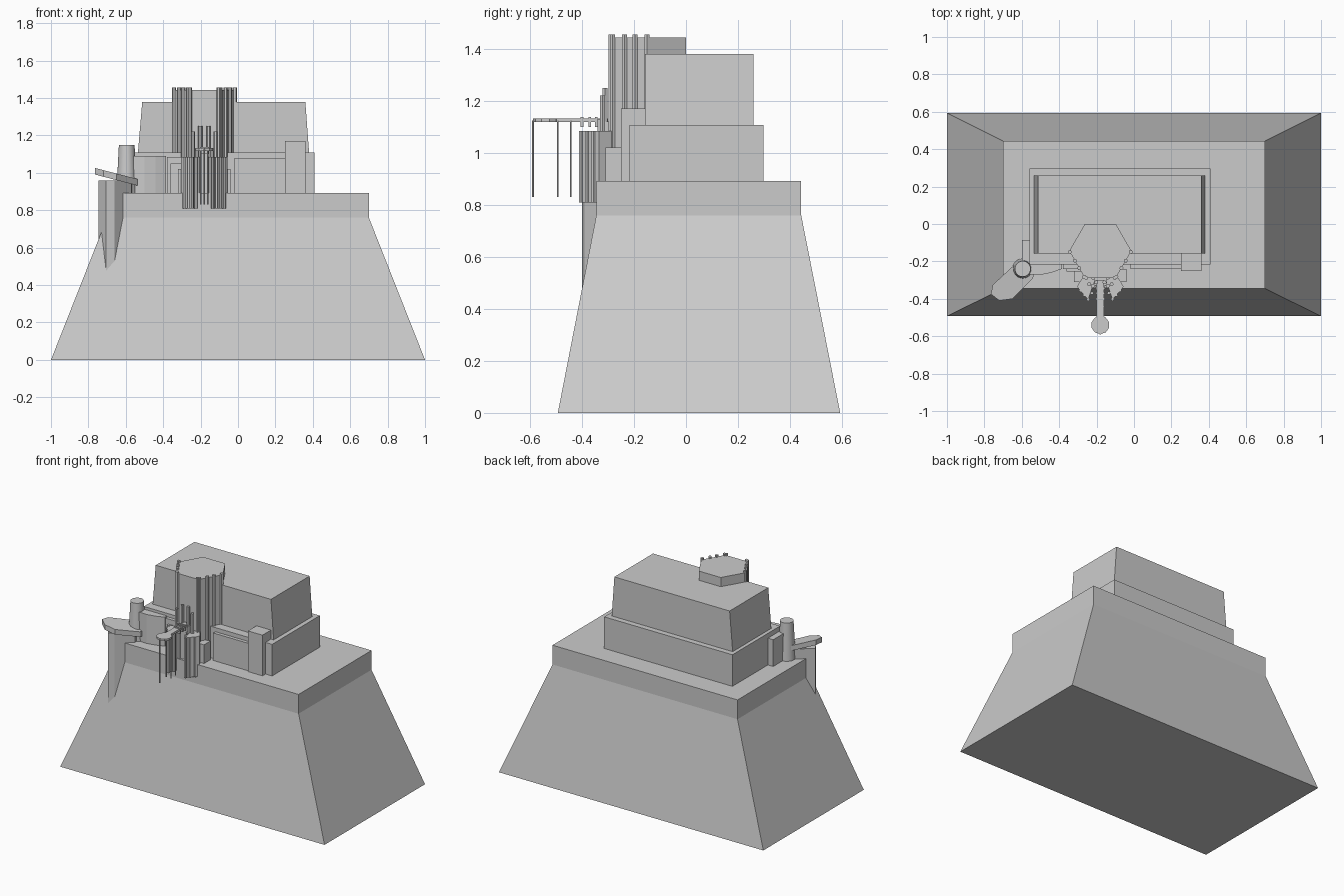
import bpy, bmesh, math
from mathutils import Vector

cube = bpy.data.objects.get("Cube")
if cube:
    bpy.data.objects.remove(cube, do_unlink=True)

stone = bpy.data.materials.new("grey_stone")
stone.use_nodes = True
GREY = (0.6, 0.6, 0.6, 1)
stone.diffuse_color = GREY
stone.node_tree.nodes["Principled BSDF"].inputs["Base Color"].default_value = GREY


def loft(name, bottom, top):
    """Closed solid between two matching rings of points."""
    bm = bmesh.new()
    a = [bm.verts.new(p) for p in bottom]
    b = [bm.verts.new(p) for p in top]
    n = len(a)
    bm.faces.new(a[::-1])
    bm.faces.new(b)
    for i in range(n):
        j = (i + 1) % n
        bm.faces.new((a[i], a[j], b[j], b[i]))
    bmesh.ops.recalc_face_normals(bm, faces=bm.faces)
    mesh = bpy.data.meshes.new(name)
    bm.to_mesh(mesh)
    bm.free()
    mesh.materials.append(stone)
    ob = bpy.data.objects.new(name, mesh)
    bpy.context.collection.objects.link(ob)
    return ob


def prism(name, plan, z0, z1):
    return loft(name, [(x, y, z0) for x, y in plan], [(x, y, z1) for x, y in plan])


def rect(x0, x1, y0, y1):
    return [(x0, y0), (x1, y0), (x1, y1), (x0, y1)]


def box(name, x0, x1, y0, y1, z0, z1):
    return prism(name, rect(x0, x1, y0, y1), z0, z1)


def ring(cx, cy, r, n, turn=0.0):
    return [(cx + r * math.cos(turn + math.tau * i / n),
             cy + r * math.sin(turn + math.tau * i / n)) for i in range(n)]


def frustum(name, low, high, z0, z1):
    return loft(name, [(x, y, z0) for x, y in low], [(x, y, z1) for x, y in high])


# Sloping hill, terrace and stepped keep
frustum("hill", rect(-1, 1, -0.493, 0.593), rect(-0.7, 0.7, -0.345, 0.443), 0, 0.76)
box("terrace", -0.7, 0.7, -0.345, 0.443, 0.76, 0.892)
box("lower_keep", -0.56, 0.41, -0.217, 0.298, 0.892, 1.108)
frustum("upper_keep", rect(-0.535, 0.38, -0.158, 0.26),
        rect(-0.512, 0.36, -0.158, 0.26), 1.108, 1.38)

# Front wall and square corner turret
box("front_wall", -0.02, 0.25, -0.24, -0.205, 0.892, 1.08)
box("square_turret", 0.25, 0.36, -0.25, -0.158, 0.892, 1.17)
box("left_wall_coping", -0.38, -0.28, -0.24, -0.2, 0.892, 1.085)
box("left_wall_step", -0.36, -0.28, -0.255, -0.22, 0.892, 1.05)

# Hexagonal tower with thin shafts along its front sides
TX, TY, TR = -0.18, -0.144, 0.166
tower = ring(TX, TY, TR, 6)
prism("hexagonal_tower", tower, 0.892, 1.443)
for side in (3, 4, 5):
    a, b = Vector(tower[side]), Vector(tower[(side + 1) % 6])
    for k, t in enumerate((0.04, 0.36, 0.64, 0.96)):
        if side == 4 and k in (1, 2):
            continue
        p = a.lerp(b, t)
        prism(f"tower_shaft_{side}_{k}", ring(p.x, p.y, 0.011, 6), 0.892, 1.455)

# Mirrored gate bastions, ribs and pinnacles below the tower
for s, label in ((-1, "right"), (1, "left")):
    def side(points):
        return [(TX + s * x, y) for x, y in points]
    prism(f"{label}_bastion",
          side([(0.03, -0.3), (0.065, -0.405), (0.125, -0.335), (0.085, -0.27)]),
          0.81, 1.085)
    for k, (x, y) in enumerate([(0.03, -0.335), (0.045, -0.37), (0.065, -0.403),
                                (0.085, -0.38), (0.105, -0.355)]):
        prism(f"{label}_bastion_rib_{k}", ring(TX + s * x, y, 0.009, 6), 0.81, 1.085)
    prism(f"{label}_gate_pier",
          side([(0.08, -0.31), (0.14, -0.31), (0.14, -0.24), (0.08, -0.24)]), 0.892, 1.02)
    for k, (x, y, top) in enumerate([(0.022, -0.312, 1.25), (0.06, -0.322, 1.22),
                                     (0.04, -0.33, 1.13)]):
        prism(f"{label}_pinnacle_{k}", ring(TX + s * x, y, 0.011, 6), 0.85, top)
box("gate_core", TX - 0.035, TX + 0.035, -0.33, -0.27, 0.85, 1.12)

# Projecting footbridge with round landing on slender legs
box("bridge_deck", TX - 0.02, TX + 0.02, -0.5, -0.3, 1.118, 1.132)
prism("bridge_landing", ring(TX, -0.54, 0.049, 10, math.pi / 10), 1.118, 1.132)
for k, (dx, y) in enumerate([(0, -0.588), (-0.018, -0.493), (0.018, -0.493),
                             (-0.018, -0.443), (0.018, -0.443)]):
    prism(f"bridge_leg_{k}", ring(TX + dx, y, 0.004, 6), 0.83, 1.125)
for k, y in enumerate((-0.4, -0.37, -0.345)):
    box(f"bridge_post_{k}", TX - 0.024, TX + 0.024, y - 0.005, y + 0.005, 1.1, 1.138)

# Lookout platform on a tall buttress at the corner
lookout = [(-0.62, -0.2), (-0.755, -0.325), (-0.765, -0.375), (-0.72, -0.41),
           (-0.65, -0.4), (-0.54, -0.29), (-0.53, -0.24)]


def slope(x):
    return 0.965 - 0.26 * (x + 0.53)


loft("lookout_platform", [(x, y, slope(x) - 0.035) for x, y in lookout],
     [(x, y, slope(x)) for x, y in lookout])
prism("lookout_buttress", [(-0.6, -0.21), (-0.745, -0.335), (-0.705, -0.4),
                           (-0.66, -0.39), (-0.57, -0.3), (-0.56, -0.24)], 0.45, 0.96)

# Round turret and curtain wall joining it to the keep
turret = frustum("round_turret", ring(-0.595, -0.24, 0.055, 24),
                 ring(-0.595, -0.24, 0.042, 24), 0.892, 1.148)
bpy.context.view_layer.objects.active = turret
turret.select_set(True)
bpy.ops.object.shade_smooth_by_angle()
box("side_wall", -0.6, -0.55, -0.24, -0.085, 0.892, 1.075)
prism("curtain_wall", [(-0.56, -0.27), (-0.5, -0.272), (-0.44, -0.26), (-0.385, -0.24),
                       (-0.385, -0.2), (-0.56, -0.2)], 0.892, 1.09)
